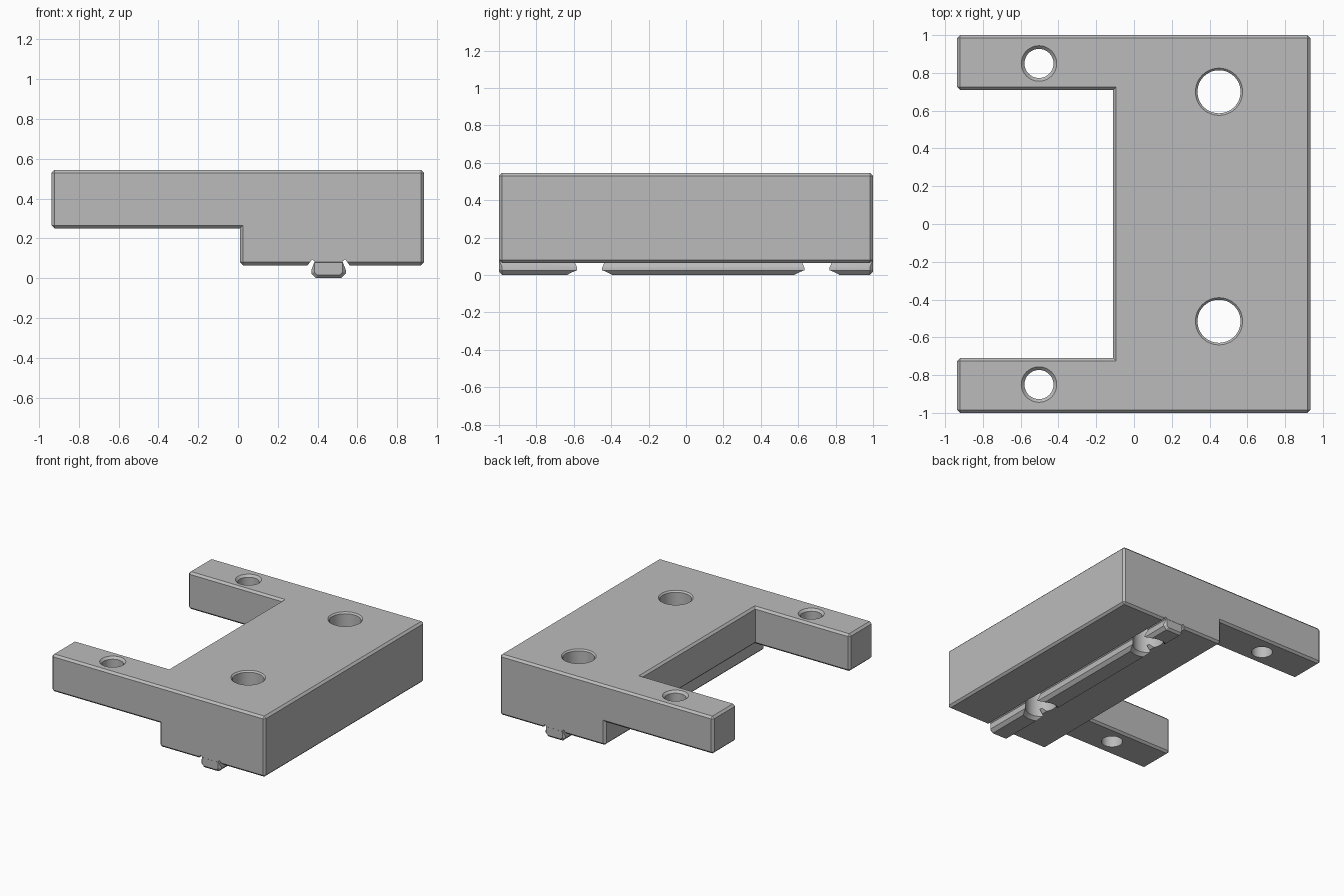
import bpy, bmesh, math
from itertools import product
from mathutils import Vector

if "Cube" in bpy.data.objects:
    bpy.data.objects.remove(bpy.data.objects["Cube"])

grey = bpy.data.materials.new("machined grey")
grey.use_nodes = True
colour = (0.5, 0.5, 0.5, 1)
grey.diffuse_color = colour
grey.node_tree.nodes["Principled BSDF"].inputs["Base Color"].default_value = colour

CHAMFER = 0.016
RAIL_X = 0.455


def to_object(name, bm):
    bmesh.ops.recalc_face_normals(bm, faces=bm.faces)
    mesh = bpy.data.meshes.new(name)
    bm.to_mesh(mesh)
    bm.free()
    mesh.materials.append(grey)
    obj = bpy.data.objects.new(name, mesh)
    bpy.context.collection.objects.link(obj)
    return obj


def prism(name, outline, y0, y1, bevel=0):
    """Extrude an (x, z) outline along y, optionally chamfering both ends."""
    bm = bmesh.new()
    face = bm.faces.new([bm.verts.new((x, y0, z)) for x, z in outline])
    new = bmesh.ops.extrude_face_region(bm, geom=[face])["geom"]
    moved = [v for v in new if isinstance(v, bmesh.types.BMVert)]
    bmesh.ops.translate(bm, verts=moved, vec=(0, y1 - y0, 0))
    bmesh.ops.recalc_face_normals(bm, faces=bm.faces)
    if bevel:
        ends = [e for e in bm.edges if abs(e.verts[0].co.y - e.verts[1].co.y) < 1e-5]
        bmesh.ops.bevel(bm, geom=ends, offset=bevel, segments=1, affect='EDGES')
    return to_object(name, bm)


def drill(name, x, y, profile, sides=48):
    """Solid of revolution from (radius, z) pairs, bottom to top."""
    bm = bmesh.new()
    rings = [[bm.verts.new((x + r * math.cos(a), y + r * math.sin(a), z))
              for a in (math.tau * i / sides for i in range(sides))]
             for r, z in profile]
    for low, high in zip(rings, rings[1:]):
        for i in range(sides):
            j = (i + 1) % sides
            bm.faces.new((low[i], low[j], high[j], high[i]))
    bm.faces.new(rings[0][::-1])
    bm.faces.new(rings[-1])
    return to_object(name, bm)


def combine(target, tool, operation):
    mod = target.modifiers.new(operation.lower(), 'BOOLEAN')
    mod.operation, mod.solver, mod.object = operation, 'EXACT', tool
    bpy.context.view_layer.objects.active = target
    bpy.ops.object.modifier_apply(modifier=mod.name)
    bpy.data.objects.remove(tool)


# Body: block with two raised arms, made as the skin of filled grid cells
cuts = ([-0.937, -0.11, 0.01, 0.935], [-1, -0.71, 0.71, 1], [0.065, 0.25, 0.545])
cells = {(i, j, k) for i, j, k in product(range(3), range(3), range(2))
         if i == 2 or (k == 1 and (i == 1 or j != 1))}
bm = bmesh.new()
for cell, axis, side in product(cells, range(3), (0, 1)):
    near = list(cell)
    near[axis] += 2 * side - 1
    if tuple(near) in cells:
        continue
    u, v = (axis + 1) % 3, (axis + 2) % 3
    corners = []
    for du, dv in ((0, 0), (1, 0), (1, 1), (0, 1)):
        at = list(cell)
        at[axis] += side
        at[u] += du
        at[v] += dv
        corners.append(bm.verts.new([cuts[n][at[n]] for n in range(3)]))
    bm.faces.new(corners if side else corners[::-1])
bmesh.ops.remove_doubles(bm, verts=bm.verts, dist=1e-4)
bmesh.ops.dissolve_limit(bm, angle_limit=0.02, verts=bm.verts, edges=bm.edges)
bm.normal_update()
outer = [e for e in bm.edges if e.is_convex and e.calc_face_angle(0) > 0.5]
bmesh.ops.bevel(bm, geom=outer, offset=CHAMFER, segments=1, affect='EDGES')
body = to_object("mounting_block", bm)

# Locating rail under the block, with chamfered lower edges
half = [(0.087, 0.12), (0.087, 0.025), (0.063, 0)]
outline = [(RAIL_X - x, z) for x, z in half] + [(RAIL_X + x, z) for x, z in half[::-1]]
combine(body, prism("rail", outline, -0.999, 0.999, CHAMFER), 'UNION')

# Slanted relief grooves along both inner corners of the rail
groove = [(0.109, 0.06), (0.083, 0.095), (0.07, 0.085), (0.087, 0.04), (0.1, 0.045)]
for s in (-1, 1):
    cutter = prism("groove_cutter", [(RAIL_X + s * x, z) for x, z in groove], -1.1, 1.1)
    combine(body, cutter, 'DIFFERENCE')

# Large holes through the block and rail, chamfered at both ends
for y in (-0.515, 0.70):
    profile = [(0.149, -0.01), (0.114, 0.025), (0.114, 0.534), (0.136, 0.556)]
    combine(body, drill("large_hole_cutter", RAIL_X - 0.005, y, profile), 'DIFFERENCE')

# Small holes through the arms, chamfered on top
for y in (-0.85, 0.85):
    profile = [(0.077, 0.2), (0.077, 0.528), (0.105, 0.556)]
    combine(body, drill("small_hole_cutter", -0.503, y, profile), 'DIFFERENCE')

body.select_set(True)
bpy.context.view_layer.objects.active = body
bpy.ops.object.shade_smooth_by_angle(angle=math.radians(30))
